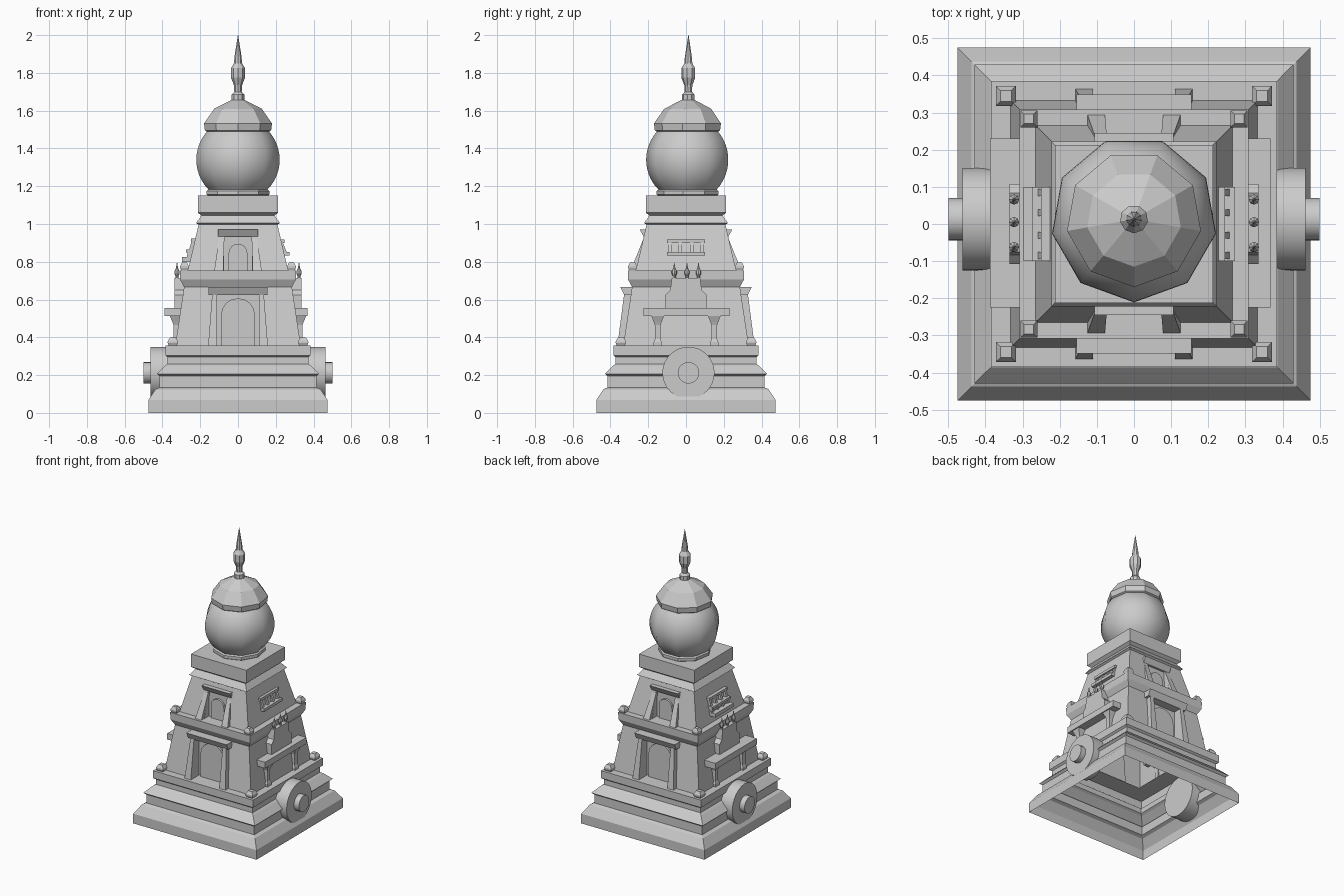
import bpy, bmesh, math

if "Cube" in bpy.data.objects:
    bpy.data.objects.remove(bpy.data.objects["Cube"])

GREY = (0.6, 0.6, 0.6, 1)
stone = bpy.data.materials.new("grey stone")
stone.diffuse_color = GREY
stone.use_nodes = True
stone.node_tree.nodes["Principled BSDF"].inputs["Base Color"].default_value = GREY
AXIS_Y = 0.013  # dome and wheels sit slightly off centre


def finish(name, bm, smooth=None):
    bmesh.ops.recalc_face_normals(bm, faces=bm.faces)
    mesh = bpy.data.meshes.new(name)
    bm.to_mesh(mesh)
    bm.free()
    mesh.materials.append(stone)
    ob = bpy.data.objects.new(name, mesh)
    bpy.context.collection.objects.link(ob)
    if smooth:
        bpy.ops.object.select_all(action='DESELECT')
        ob.select_set(True)
        bpy.context.view_layer.objects.active = ob
        bpy.ops.object.shade_smooth_by_angle(angle=math.radians(smooth))
    return ob


def rings(bm, profile, n, start, x=0, y=0, caps=(True, True)):
    """Sweep (radius, height) pairs around a vertical axis."""
    loops = []
    for r, z in profile:
        angles = [start + math.tau * i / n for i in range(n)]
        loops.append([bm.verts.new((x + r * math.cos(a), y + r * math.sin(a), z)) for a in angles])
    for a, b in zip(loops, loops[1:]):
        for i in range(n):
            j = (i + 1) % n
            bm.faces.new((a[i], a[j], b[j], b[i]))
    if caps[0]:
        bm.faces.new(loops[0])
    if caps[1]:
        bm.faces.new(loops[-1])


def square(bm, profile, x=0, y=0, caps=(True, True)):
    rings(bm, [(r * math.sqrt(2), z) for r, z in profile], 4, math.pi / 4, x, y, caps)


def block(bm, low, z0, high, z1, sx=1, sy=1):
    """Tapered block between two rectangles (x0, x1, y0, y1)."""
    vs = []
    for (x0, x1, y0, y1), z in ((low, z0), (high, z1)):
        vs.append([bm.verts.new((sx * x, sy * y, z))
                   for x, y in ((x0, y0), (x1, y0), (x1, y1), (x0, y1))])
    a, b = vs
    bm.faces.new(a)
    bm.faces.new(b)
    for i in range(4):
        j = (i + 1) % 4
        bm.faces.new((a[i], a[j], b[j], b[i]))


def box(bm, x0, x1, y0, y1, z0, z1, sx=1):
    block(bm, (x0, x1, y0, y1), z0, (x0, x1, y0, y1), z1, sx)


def tier(name, r0, z0, r1, z1, a0, a1, zt, back):
    """Sloping open tier with a recessed niche at front and back."""
    bm = bmesh.new()
    slope = lambda z: r0 + (r1 - r0) * (z - z0) / (z1 - z0)
    quad = lambda *pts: bm.faces.new([bm.verts.new(p) for p in pts])
    rt = slope(zt)
    for s in (-1, 1):
        quad((s * r0, -r0, z0), (s * r0, r0, z0), (s * r1, r1, z1), (s * r1, -r1, z1))
        quad((-r1, s * r1, z1), (r1, s * r1, z1), (a1, s * rt, zt), (-a1, s * rt, zt))
        quad((-a1, s * rt, zt), (a1, s * rt, zt), (a1, s * back, zt), (-a1, s * back, zt))
        quad((-a0, s * back, z0), (a0, s * back, z0), (a1, s * back, zt), (-a1, s * back, zt))
        for t in (-1, 1):
            quad((t * r0, s * r0, z0), (t * a0, s * r0, z0), (t * a1, s * rt, zt), (t * r1, s * r1, z1))
            quad((t * a0, s * r0, z0), (t * a0, s * back, z0), (t * a1, s * back, zt), (t * a1, s * rt, zt))
    bmesh.ops.remove_doubles(bm, verts=bm.verts, dist=1e-5)
    finish(name, bm)


def doorway(name, z0, zt, z1, inner, out0, out1, y0, y1, ylint, wall, wide, arch_w, arch_h):
    """Leaning jambs, lintel and arched door, front and back."""
    bm = bmesh.new()
    for s in (-1, 1):
        for t in (-1, 1):
            block(bm, (inner[0], out0, wall, y0), z0, (inner[1], out1, wall, y1), zt, t, s)
        block(bm, (-wide, wide, wall, y1), zt, (-wide, wide, wall, ylint), z1, 1, s)
    finish(name + "_frame", bm)
    bm = bmesh.new()
    outline = [(-arch_w, z0), (arch_w, z0)]
    for i in range(9):
        a = math.pi * i / 8
        outline.append((arch_w * math.cos(a), z0 + arch_h - arch_w * (1 - math.sin(a))))
    for s in (-1, 1):
        f = bm.faces.new([bm.verts.new((x, s * (wall - 0.005), z)) for x, z in outline])
        ext = bmesh.ops.extrude_face_region(bm, geom=[f])["geom"]
        bmesh.ops.translate(bm, vec=(0, s * 0.02, 0),
                            verts=[v for v in ext if isinstance(v, bmesh.types.BMVert)])
    finish(name + "_arch", bm)


# Moulded plinth, open underneath
bm = bmesh.new()
square(bm, [(.475, 0), (.475, .067), (.437, .125), (.415, .135), (.415, .195), (.43, .207),
            (.387, .25), (.372, .26), (.372, .295), (.385, .305), (.385, .357), (.26, .357)],
       caps=(False, False))
finish("plinth", bm)

# Two tiers with niches and the doorways on them
tier("lower_tier", .332, .357, .285, .67, .11, .11, .625, .27)
tier("upper_tier", .265, .755, .208, 1.0, .075, .075, .93, .212)
doorway("lower_door", .357, .625, .667, (.11, .11), .158, .137, .363, .328, .348, .27, .155, .09, .25)
doorway("upper_door", .755, .93, .97, (.078, .072), .125, .1, .293, .222, .245, .212, .107, .05, .14)

# Cornice between the tiers
bm = bmesh.new()
square(bm, [(.275, .66), (.285, .665), (.306, .705), (.308, .755), (.2, .755)], caps=(False, False))
finish("cornice", bm)

# Crown block under the dome
bm = bmesh.new()
square(bm, [(.205, .995), (.222, 1.005), (.193, 1.045), (.213, 1.06), (.213, 1.15)],
       caps=(False, True))
finish("crown_block", bm)

# Corner ornaments on both terraces
bm = bmesh.new()
for d, h, z in ((.345, .027, .357), (.283, .023, .755)):
    for sx in (-1, 1):
        for sy in (-1, 1):
            square(bm, [(h * .8, z), (h, z + .012), (h, z + .022), (h * .55, z + .042)], sx * d, sy * d)
finish("corner_ornaments", bm)

# Nine-sided dome: collar, globe, cap and spire
START = -math.pi / 2
bm = bmesh.new()
rings(bm, [(.16, 1.15), (.168, 1.155), (.168, 1.175), (.155, 1.185)], 9, START, 0, AXIS_Y)
finish("dome_collar", bm)
bm = bmesh.new()
globe = []
for i in range(13):
    z = -.16 + .32 * i / 12
    globe.append((math.sqrt(.224 ** 2 - z * z), 1.34 + z))
rings(bm, globe, 9, START, 0, AXIS_Y)
finish("dome_globe", bm, 42)
bm = bmesh.new()
rings(bm, [(.16, 1.485), (.178, 1.495), (.183, 1.532), (.128, 1.61), (.035, 1.657)], 9, START, 0, AXIS_Y)
finish("dome_cap", bm)
bm = bmesh.new()
rings(bm, [(.034, 1.65), (.034, 1.685), (.02, 1.7), (.022, 1.735), (.038, 1.775), (.038, 1.825),
           (.022, 1.85), (.019, 1.885), (.001, 2.0)], 9, START, 0, AXIS_Y)
finish("spire", bm)

# Wheels with hubs on both flanks
for s, side in ((1, "left"), (-1, "right")):
    bm = bmesh.new()
    rings(bm, [(.138, .36), (.138, .462)], 32, 0)
    rings(bm, [(.057, .45), (.057, .5)], 20, 0)
    for v in bm.verts:
        x, y, z = v.co
        v.co = (s * z, AXIS_Y + y, .212 + x)
    finish(side + "_wheel", bm, 40)

# Balconies: slab, pillars, gable and three finials
for s, side, reach in ((1, "left", .367), (-1, "right", .388)):
    bm = bmesh.new()
    box(bm, .27, reach, -.225, .23, .512, .555, s)
    finish(side + "_balcony_slab", bm)
    bm = bmesh.new()
    for y in (-.15, .15):
        square(bm, [(.021, .357), (.021, .375), (.015, .39), (.015, .465), (.02, .48), (.034, .514)],
               s * .327, y)
    finish(side + "_balcony_pillars", bm)
    bm = bmesh.new()
    levels = [(.108, .555), (.108, .625), (.083, .65), (.075, .715)]
    for (w0, z0), (w1, z1) in zip(levels, levels[1:]):
        block(bm, (.27, .335, -w0, w0), z0, (.27, .335, -w1, w1), z1, s)
    finish(side + "_balcony_gable", bm)
    bm = bmesh.new()
    for y in (-.062, .005, .066):
        rings(bm, [(.008, .71), (.008, .725), (.014, .738), (.014, .75), (.006, .765), (.001, .795)],
              8, 0, s * .323, y)
    finish(side + "_balcony_finials", bm)

# Slatted windows on the flanks of the upper tier
bm = bmesh.new()
box(bm, .22, .245, -.1, .1, .9, .918, 1)
box(bm, .22, .272, -.1, .1, .833, .853, 1)
box(bm, .2, .262, -.1, .1, .8, .833, -1)
box(bm, .2, .297, -.1, .1, .8, .825, -1)
box(bm, .2, .275, -.1, .1, .85, .866, -1)
box(bm, .2, .25, -.1, .1, .905, .922, -1)
finish("window_rails", bm)
bm = bmesh.new()
for y in (-.085, -.03, .03, .085):
    a, b = y - .009, y + .009
    block(bm, (.225, .258, a, b), .85, (.215, .236, a, b), .905)
    block(bm, (.225, .272, a, b), .82, (.225, .265, a, b), .855, -1)
    block(bm, (.215, .26, a, b), .86, (.21, .245, a, b), .91, -1)
finish("window_balusters", bm)
